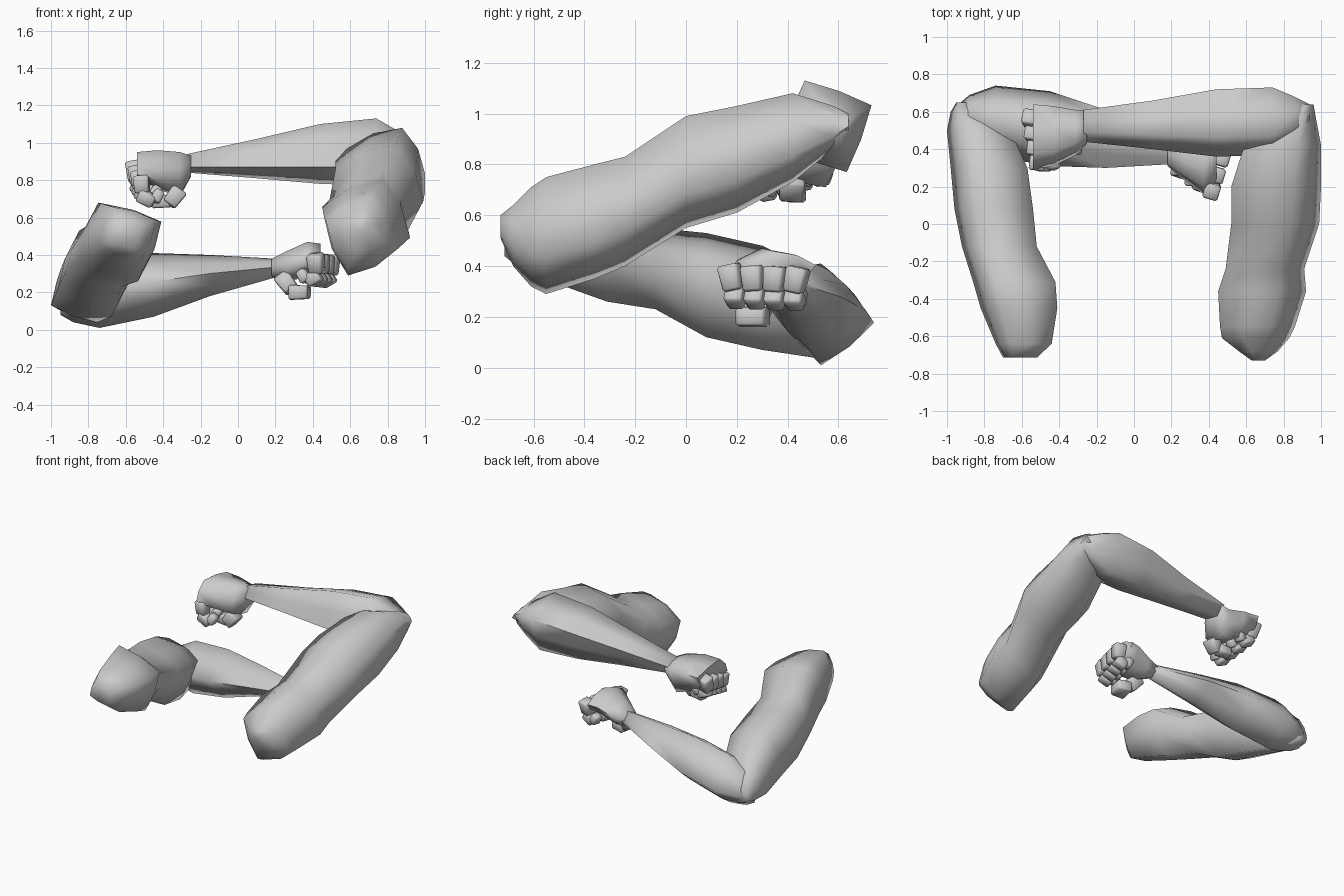
import bpy, bmesh, math
from mathutils import Vector

cube = bpy.data.objects.get("Cube")
if cube:
    bpy.data.objects.remove(cube, do_unlink=True)

grey = bpy.data.materials.new("plain_grey")
grey.use_nodes = True
grey.diffuse_color = (0.6, 0.6, 0.6, 1)
grey.node_tree.nodes["Principled BSDF"].inputs["Base Color"].default_value = (0.6, 0.6, 0.6, 1)


def finish(name, bm, angle):
    bmesh.ops.recalc_face_normals(bm, faces=bm.faces)
    mesh = bpy.data.meshes.new(name)
    bm.to_mesh(mesh)
    bm.free()
    obj = bpy.data.objects.new(name, mesh)
    bpy.context.collection.objects.link(obj)
    mesh.materials.append(grey)
    bpy.ops.object.select_all(action="DESELECT")
    obj.select_set(True)
    bpy.context.view_layer.objects.active = obj
    bpy.ops.object.shade_smooth_by_angle(angle=math.radians(angle))


def limb(name, along, stations, skew, bulge):
    """Loft eight-sided rings; a station is position, u range, z range.
    Skew turns the square section and runs from the first to the last ring."""
    bm = bmesh.new()
    rings = []
    for n, (pos, u0, u1, z0, z1) in enumerate(stations):
        s = skew[0] + (skew[1] - skew[0]) * n / (len(stations) - 1)
        cu, cz, hu, hz = (u0 + u1) / 2, (z0 + z1) / 2, (u1 - u0) / 2, (z1 - z0) / 2
        corners = [Vector(c) for c in ((s, 1), (1, -s), (-s, -1), (-1, s))]
        ring = []
        for i, c in enumerate(corners):
            mid = (c + corners[(i + 1) % 4]) / 2 * bulge
            for p in (c, mid):
                u, z = cu + hu * max(-1, min(1, p.x)), cz + hz * max(-1, min(1, p.y))
                ring.append(bm.verts.new((u, pos, z) if along == "y" else (pos, u, z)))
        rings.append(ring)
    for a, b in zip(rings, rings[1:]):
        for i in range(8):
            j = (i + 1) % 8
            bm.faces.new((a[i], a[j], b[j], b[i]))
    bm.faces.new(rings[0])
    bm.faces.new(rings[-1])
    finish(name, bm, 85)


def segment(name, start, end, width, depth, across):
    """Finger bone: a bevelled, slightly tapered box between two points."""
    start, end = Vector(start), Vector(end)
    axis = (end - start).normalized()
    side = (Vector(across) - axis * axis.dot(Vector(across))).normalized()
    up = axis.cross(side)
    bm = bmesh.new()
    bmesh.ops.create_cube(bm, size=1)
    for v in bm.verts:
        taper = 1.0 if v.co.z < 0 else 0.88
        v.co = (start.lerp(end, v.co.z + 0.5)
                + side * v.co.x * width * taper + up * v.co.y * depth * taper)
    bm.normal_update()
    bmesh.ops.bevel(bm, geom=bm.edges[:], offset=0.01, segments=1, affect="EDGES")
    finish(name, bm, 60)


def fingers(side, first, last, out, down, across):
    """Four curled fingers spread between two knuckle points."""
    first, last = Vector(first), Vector(last)
    out, down = Vector(out), Vector(down)
    centre = (first + last) / 2
    for i, label in enumerate(("little", "ring", "middle", "index")):
        k = first.lerp(last, i / 3)
        gather = (centre - k) * 0.15
        tip = k + out + down * 0.9 + gather
        base = k + out * 0.6 - down * 0.15
        segment(f"{side}_{label}_finger_base", base, base + down + gather, 0.085, 0.085, across)
        segment(f"{side}_{label}_finger_middle", tip, tip - out * 1.7 + down * 0.45, 0.075, 0.075, across)
        segment(f"{side}_{label}_finger_tip", tip - out * 1.7 + down * 0.4,
                tip - out * 2.6 - down * 0.2, 0.07, 0.06, across)


# Left arm, raised
limb("left_upper_arm", "y", [
    (-0.73, 0.63, 0.70, 0.51, 0.60), (-0.68, 0.56, 0.77, 0.40, 0.64),
    (-0.61, 0.47, 0.83, 0.32, 0.71),
    (-0.55, 0.46, 0.86, 0.29, 0.75), (-0.36, 0.45, 0.92, 0.35, 0.80),
    (-0.24, 0.49, 0.91, 0.40, 0.83), (0.0, 0.52, 0.99, 0.55, 0.99),
    (0.2, 0.52, 1.0, 0.61, 1.03), (0.42, 0.59, 1.0, 0.73, 1.08),
    (0.58, 0.74, 0.97, 0.86, 1.03), (0.64, 0.82, 0.96, 0.93, 1.0)], (0.33, 0.42), 1.17)
limb("left_forearm", "x", [
    (-0.27, 0.44, 0.61, 0.84, 0.94), (0.1, 0.40, 0.66, 0.81, 1.02),
    (0.44, 0.36, 0.72, 0.78, 1.10), (0.74, 0.37, 0.73, 0.77, 1.13),
    (0.86, 0.45, 0.68, 0.84, 1.06), (0.94, 0.52, 0.64, 0.90, 1.0)], (-0.4, -0.5), 1.06)
limb("left_palm", "x", [
    (-0.25, 0.43, 0.61, 0.82, 0.93), (-0.31, 0.37, 0.61, 0.71, 0.95),
    (-0.43, 0.31, 0.63, 0.75, 0.96), (-0.54, 0.29, 0.64, 0.79, 0.95)], (-0.5, -0.5), 1.15)
fingers("left", (-0.53, 0.575, 0.88), (-0.49, 0.325, 0.81),
        (-0.045, 0, 0), (0.01, -0.02, -0.1), (0.1, 1, 0.25))
segment("left_thumb_base", (-0.31, 0.42, 0.75), (-0.37, 0.41, 0.67), 0.1, 0.09, (0, 1, 0))
segment("left_thumb_tip", (-0.36, 0.42, 0.69), (-0.46, 0.44, 0.68), 0.08, 0.07, (0, 1, 0))

# Right arm, lowered
limb("right_upper_arm", "y", [
    (-0.715, -0.70, -0.52, 0.44, 0.60), (-0.64, -0.74, -0.44, 0.38, 0.655),
    (-0.45, -0.82, -0.41, 0.31, 0.67), (-0.31, -0.86, -0.42, 0.26, 0.68),
    (-0.12, -0.92, -0.52, 0.23, 0.55), (0.08, -0.96, -0.54, 0.12, 0.53),
    (0.3, -0.98, -0.57, 0.07, 0.48), (0.5, -1.0, -0.66, 0.04, 0.38),
    (0.6, -0.98, -0.78, 0.06, 0.28), (0.65, -0.95, -0.86, 0.09, 0.2)], (-0.5, -0.45), 1.12)
limb("right_forearm", "x", [
    (0.2, 0.32, 0.46, 0.28, 0.38), (-0.15, 0.30, 0.61, 0.18, 0.40),
    (-0.45, 0.31, 0.71, 0.07, 0.41), (-0.74, 0.36, 0.74, 0.01, 0.38),
    (-0.88, 0.45, 0.69, 0.04, 0.30), (-0.95, 0.52, 0.63, 0.08, 0.18)], (0.1, 0.1), 1.1)
limb("right_palm", "x", [
    (0.18, 0.31, 0.46, 0.28, 0.38), (0.26, 0.24, 0.48, 0.25, 0.42),
    (0.37, 0.16, 0.50, 0.29, 0.47), (0.44, 0.22, 0.51, 0.32, 0.46)], (-0.2, -0.2), 1.25)
fingers("right", (0.475, 0.45, 0.38), (0.39, 0.175, 0.39),
        (0.04, -0.01, 0), (0, 0, -0.1), (0.3, 1, 0))
segment("right_thumb_base", (0.23, 0.31, 0.29), (0.29, 0.28, 0.21), 0.1, 0.09, (0, 1, 0))
segment("right_thumb_tip", (0.28, 0.27, 0.2), (0.38, 0.25, 0.2), 0.13, 0.08, (0, 1, 0))
